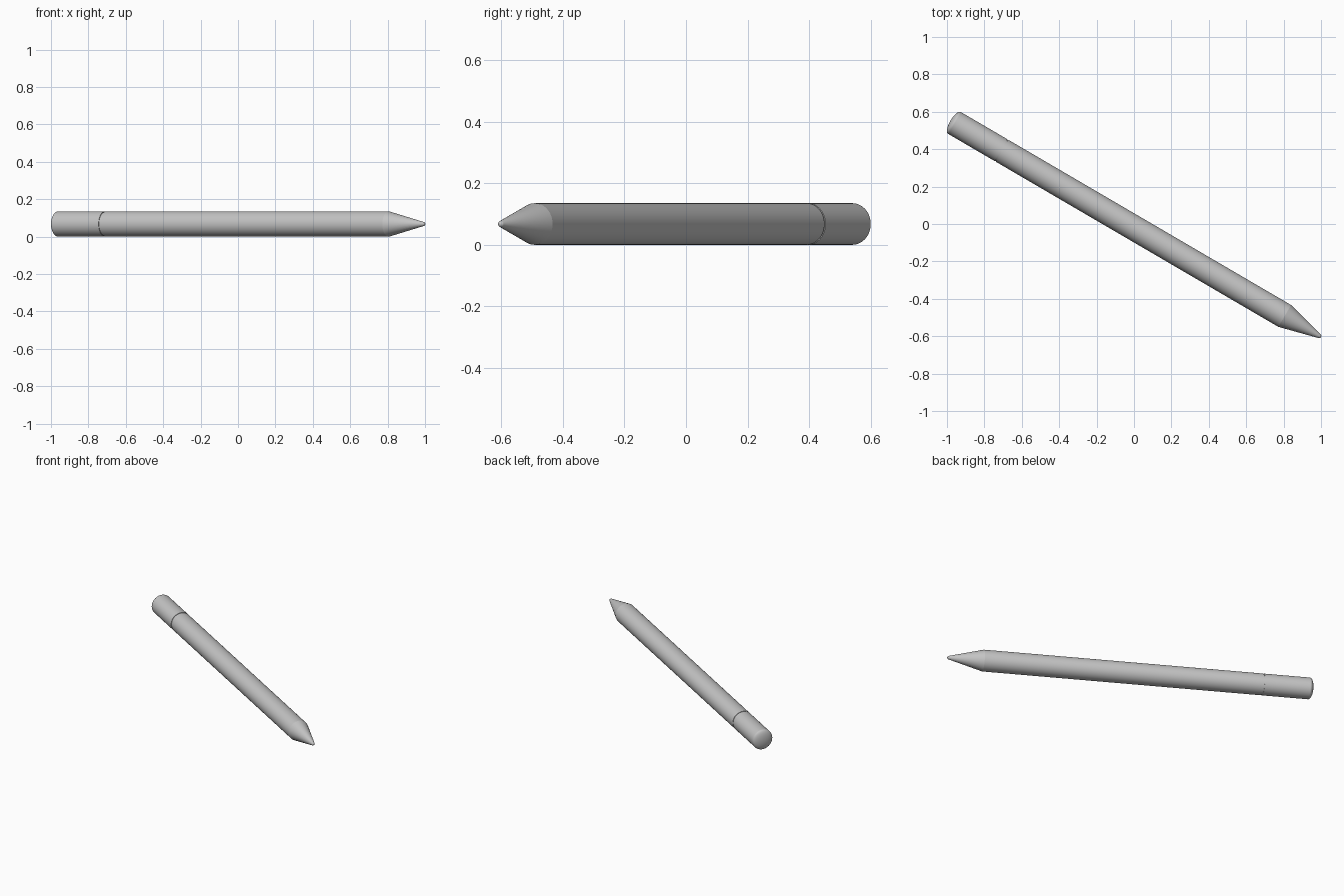
import bpy, bmesh, math
from mathutils import Matrix, Vector

if "Cube" in bpy.data.objects:
    bpy.data.objects.remove(bpy.data.objects["Cube"])

R = 0.0675                      # barrel radius
L = 2.27                        # rim of rounded end to tip
DOME = 0.025                    # bulge of the rounded end
SEG = 64
ANGLE = math.radians(-30.3)     # how the pen lies on the ground

grey = bpy.data.materials.new("light grey")
grey.diffuse_color = (0.55, 0.55, 0.55, 1)
grey.use_nodes = True
grey.node_tree.nodes["Principled BSDF"].inputs["Base Color"].default_value = grey.diffuse_color

# place the tip at the front right corner, pen axis along local +x
direction = Vector((math.cos(ANGLE), math.sin(ANGLE), 0))
start = Vector((1.0, -0.605, R)) - direction * L
place = Matrix.Translation(start) @ Matrix.Rotation(ANGLE, 4, 'Z')


def lathe(name, profile):
    """Spin (axial, radius) points around the pen axis."""
    bm = bmesh.new()
    verts = [bm.verts.new((a, 0, r)) for a, r in profile]
    edges = [bm.edges.new(p) for p in zip(verts, verts[1:])]
    bmesh.ops.spin(bm, geom=verts + edges, cent=(0, 0, 0), axis=(1, 0, 0),
                   angle=math.tau, steps=SEG)
    bmesh.ops.remove_doubles(bm, verts=bm.verts, dist=1e-5)
    bmesh.ops.recalc_face_normals(bm, faces=bm.faces)
    mesh = bpy.data.meshes.new(name)
    bm.to_mesh(mesh)
    bm.free()
    mesh.materials.append(grey)
    obj = bpy.data.objects.new(name, mesh)
    bpy.context.collection.objects.link(obj)
    obj.matrix_world = place
    bpy.ops.object.select_all(action='DESELECT')
    obj.select_set(True)
    bpy.context.view_layer.objects.active = obj
    bpy.ops.object.shade_smooth_by_angle(angle=math.radians(30))
    return obj


SEAM, GAP, DEPTH = 0.288, 0.007, 0.003
SHOULDER = L - 0.225

# rounded end section, closed by a shallow dome
dome = [(-DOME * math.cos(t), R * math.sin(t))
        for t in (math.pi / 2 * i / 10 for i in range(11))]
lathe("end_cap", dome + [(0.003, R), (SEAM, R), (SEAM, R - DEPTH)])

# thin groove between the end section and the barrel
lathe("seam_groove", [(SEAM, R - DEPTH), (SEAM + GAP, R - DEPTH)])

# long barrel
lathe("barrel", [(SEAM + GAP, R - DEPTH), (SEAM + GAP, R), (SHOULDER, R)])

# conical nib with a small rounded point
r_tip = 0.011
slope = math.atan2(R - r_tip, SHOULDER - L + r_tip) - math.pi / 2
point = [(L - r_tip + r_tip * math.sin(t), r_tip * math.cos(t))
         for t in (math.radians(15 + 75 * i / 6) for i in range(7))]
lathe("nib", [(SHOULDER, R), (SHOULDER + 0.004, R - 0.001)] + point)
